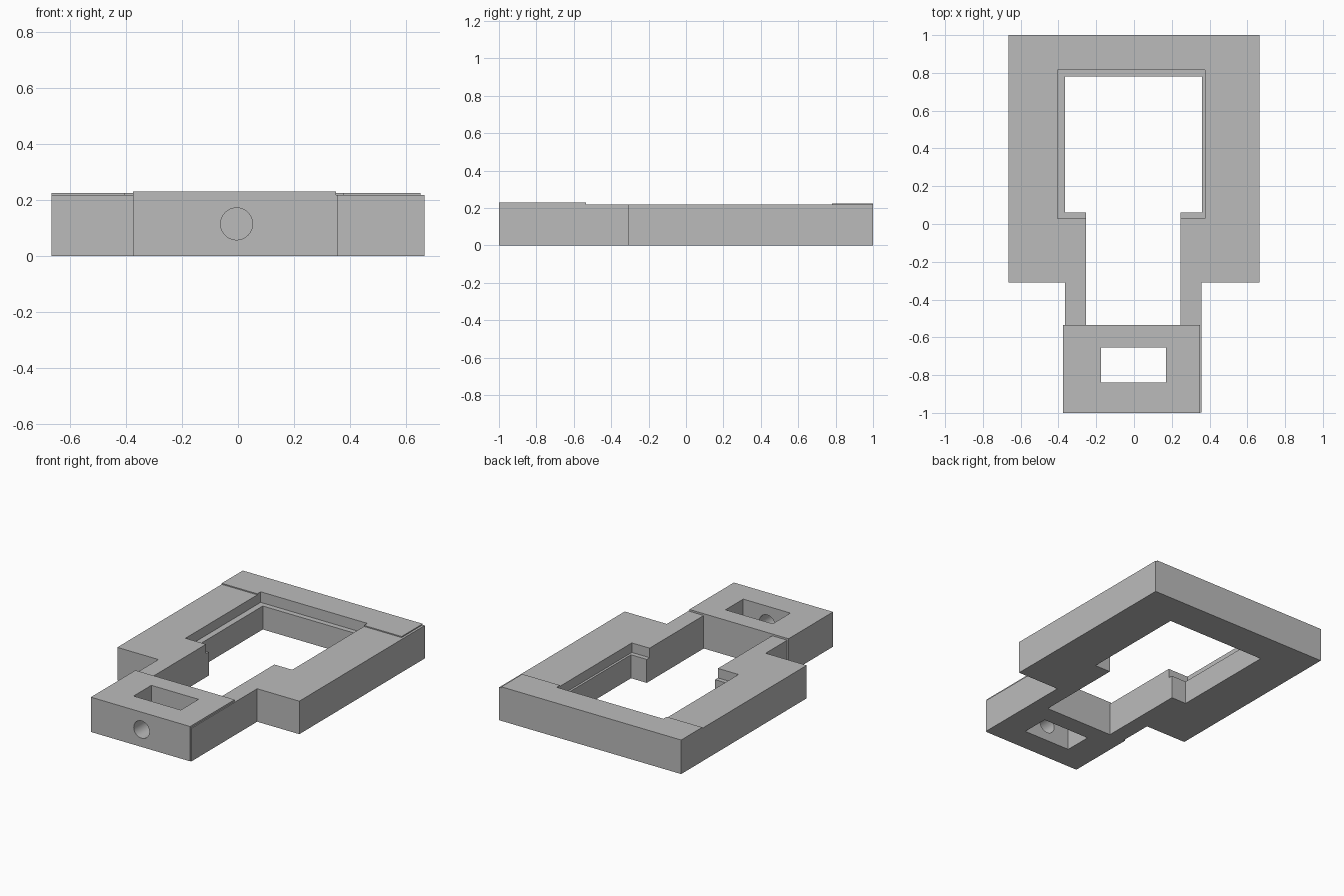
import bpy
from math import radians

default = bpy.data.objects.get("Cube")
if default:
    bpy.data.objects.remove(default, do_unlink=True)

grey = bpy.data.materials.new("plain grey")
grey.use_nodes = True
grey.diffuse_color = (0.5, 0.5, 0.5, 1)
grey.node_tree.nodes["Principled BSDF"].inputs["Base Color"].default_value = (0.5, 0.5, 0.5, 1)


def box(name, x, y, z):
    """Box spanning the given (low, high) ranges."""
    spans = (x, y, z)
    bpy.ops.mesh.primitive_cube_add(size=1, location=[(a + b) / 2 for a, b in spans])
    obj = bpy.context.object
    obj.name = name
    obj.scale = [b - a for a, b in spans]
    bpy.ops.object.transform_apply(location=True, rotation=True, scale=True)
    obj.data.materials.append(grey)
    return obj


def cut(obj, *cutters):
    """Subtract the cutters from the part, then bake the result."""
    for cutter in cutters:
        mod = obj.modifiers.new("cut", "BOOLEAN")
        mod.operation = "DIFFERENCE"
        mod.solver = "EXACT"
        mod.object = cutter
        cutter.hide_render = True
    bpy.context.view_layer.update()
    evaluated = obj.evaluated_get(bpy.context.evaluated_depsgraph_get())
    mesh = bpy.data.meshes.new_from_object(evaluated)
    obj.modifiers.clear()
    obj.data = mesh


TOP = 0.218
LEDGE = 0.155
FRONT = -0.31
HANDLE_BACK = -0.535

# Wide frame with an opening, a stepped rebate and a front channel
frame = box("frame", (-0.665, 0.665), (FRONT, 1), (0, TOP))
back_plate = box("back_plate", (-0.665, 0.65), (0.78, 1), (TOP, 0.225))
opening = box("opening_cutter", (-0.365, 0.36), (0.06, 0.78), (-1, 1))
channel = box("channel_cutter", (-0.255, 0.245), (-0.5, 0.4), (-1, 1))
rebate = box("rebate_cutter", (-0.405, 0.375), (0.03, 0.815), (LEDGE, 1))
cut(frame, opening, channel, rebate)
cut(back_plate, rebate)

# Two neck bars joining the frame to the handle
box("right_neck", (-0.365, -0.255), (HANDLE_BACK, FRONT), (0, TOP))
box("left_neck", (0.245, 0.357), (HANDLE_BACK, FRONT), (0, TOP))

# Handle block with a slot and a round hole from the front
handle = box("handle", (-0.375, 0.35), (-1, HANDLE_BACK), (0, 0.23))
slot = box("slot_cutter", (-0.175, 0.17), (-0.84, -0.655), (-1, 1))
bpy.ops.mesh.primitive_cylinder_add(vertices=48, radius=0.057, depth=0.4,
                                    location=(-0.005, -0.95, 0.115),
                                    rotation=(radians(90), 0, 0))
bore = bpy.context.object
bore.name = "bore_cutter"
bore.data.materials.append(grey)
cut(handle, slot, bore)
box("handle_side_strip", (0.35, 0.357), (-0.997, HANDLE_BACK), (0, TOP))

for cutter in (opening, channel, rebate, slot, bore):
    bpy.data.objects.remove(cutter, do_unlink=True)

# Smooth bore, crisp edges
bpy.ops.object.select_all(action="DESELECT")
handle.select_set(True)
bpy.context.view_layer.objects.active = handle
bpy.ops.object.shade_smooth_by_angle(angle=radians(30))
